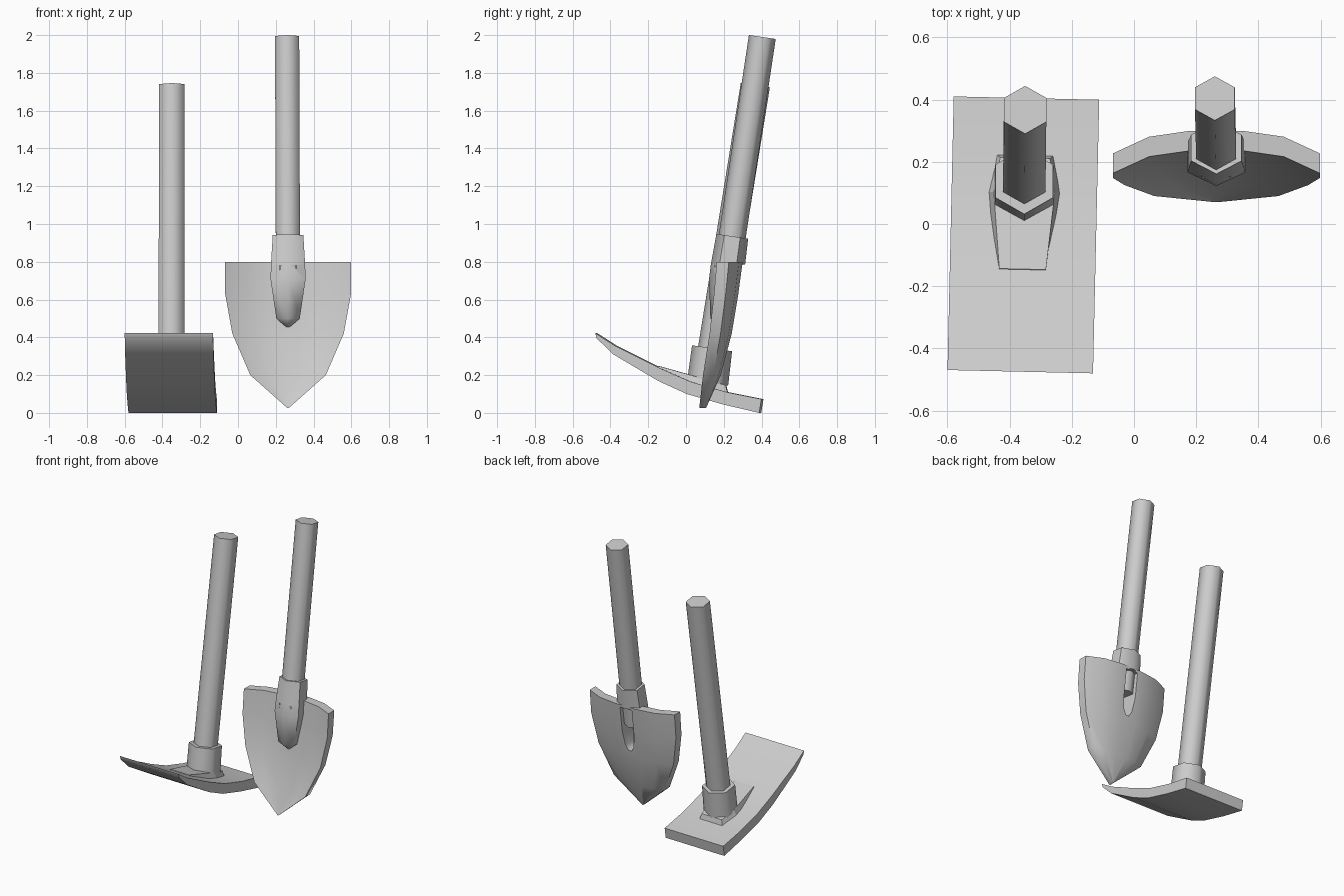
import bpy, bmesh, math
from mathutils import Vector, Matrix

if "Cube" in bpy.data.objects:
    bpy.data.objects.remove(bpy.data.objects["Cube"])


def loft(name, rings, turn=None):
    """Closed solid through rings of equal point count."""
    bm = bmesh.new()
    rows = [[bm.verts.new(p) for p in ring] for ring in rings]
    n = len(rows[0])
    for a, b in zip(rows, rows[1:]):
        for i in range(n):
            j = (i + 1) % n
            bm.faces.new((a[i], a[j], b[j], b[i]))
    bm.faces.new(rows[0])
    bm.faces.new(rows[-1])
    if turn:
        bm.transform(turn)
    bmesh.ops.recalc_face_normals(bm, faces=bm.faces)
    me = bpy.data.meshes.new(name)
    bm.to_mesh(me)
    bm.free()
    ob = bpy.data.objects.new(name, me)
    bpy.context.collection.objects.link(ob)
    return ob


def hexagon(cx, cy, z, half_w, ry, slope=0.15, y_max=9.0):
    """Six-sided section with points at front and back, tilted with the handle."""
    ring = []
    for i in range(6):
        a = math.radians(90 + 60 * i)
        x = cx + half_w * math.cos(a) / math.cos(math.radians(30))
        y = cy + ry * math.sin(a)
        ring.append((x, min(y, y_max), z - slope * (y - cy)))
    return ring


def activate(ob):
    bpy.ops.object.select_all(action='DESELECT')
    ob.select_set(True)
    bpy.context.view_layer.objects.active = ob


# Shovel blade: dished, tapering to a point
cx = 0.265
cols = (-1, -0.65, -0.25, 0.25, 0.65, 1)
rows = [  # z, half width, edge y, dish depth, thickness
    (0.80, 0.333, 0.163, 0.074, 0.064),
    (0.63, 0.333, 0.148, 0.068, 0.062),
    (0.42, 0.295, 0.125, 0.060, 0.058),
    (0.20, 0.200, 0.090, 0.040, 0.055),
    (0.025, 0.003, 0.070, 0.000, 0.036),
]
rings = []
for z, w, y, dish, t in rows:
    front = [Vector((cx + w * c, y + dish * (1 - abs(c) ** 3), z)) for c in cols]
    rings.append(front + [p + Vector((0, t, 0)) for p in reversed(front)])
shovel_blade = loft("shovel_blade", rings)

# Shovel socket: full collar above the blade, front half below
shovel_socket = loft("shovel_socket", [
    hexagon(cx, 0.245, 0.935, 0.081, 0.084),
    hexagon(cx, 0.223, 0.79, 0.090, 0.090, 0.05),
    hexagon(cx, 0.222, 0.785, 0.090, 0.090, 0.05, 0.26),
    hexagon(cx, 0.210, 0.71, 0.093, 0.088, 0, 0.25),
    hexagon(cx, 0.195, 0.50, 0.062, 0.066, 0, 0.22),
    hexagon(cx, 0.195, 0.455, 0.010, 0.012, 0),
])

# Open slot in the back of the blade and socket
slot = loft("slot_cutter", [
    [(cx - w, y, z), (cx + w, y, z), (cx + w, 0.4, z), (cx - w, 0.4, z)]
    for z, w, y in ((0.78, 0.046, 0.15), (0.60, 0.046, 0.15),
                    (0.50, 0.032, 0.165), (0.465, 0.012, 0.19))])
slot.hide_render = True
for ob in (shovel_blade, shovel_socket):
    mod = ob.modifiers.new("slot", 'BOOLEAN')
    mod.operation = 'DIFFERENCE'
    mod.solver = 'EXACT'
    mod.object = slot
    activate(ob)
    bpy.ops.object.modifier_apply(modifier=mod.name)
bpy.data.objects.remove(slot)

# Handles
shovel_handle = loft("shovel_handle", [
    hexagon(0.265, 0.202, 0.65, 0.064, 0.071),
    hexagon(0.260, 0.404, 1.99, 0.064, 0.071)])
hx = -0.35
hoe_handle = loft("hoe_handle", [
    hexagon(hx - 0.003, 0.112, 0.16, 0.068, 0.077),
    hexagon(hx, 0.367, 1.735, 0.068, 0.077)])

# Hoe blade: curved plate along y, turned slightly
top = [(-0.475, 0.422), (-0.37, 0.355), (-0.13, 0.235),
       (0.03, 0.165), (0.22, 0.11), (0.405, 0.073)]
bottom = [(-0.468, 0.395), (-0.38, 0.31), (-0.14, 0.168),
          (0.01, 0.10), (0.20, 0.045), (0.393, 0.0)]
turn = (Matrix.Translation((-0.355, 0, 0)) @ Matrix.Rotation(math.radians(-1.3), 4, 'Z'))
w = 0.234
hoe_blade = loft("hoe_blade", [
    [(-w, ty, tz), (w, ty, tz), (w, by, bz), (-w, by, bz)]
    for (ty, tz), (by, bz) in zip(top, bottom)], turn)


def blade_z(y):
    for (y0, z0), (y1, z1) in zip(top, top[1:]):
        if y <= y1:
            return z0 + (z1 - z0) * (y - y0) / (y1 - y0)
    return top[-1][1]


# Raised pad under the hoe collar, merging with the blade at its front
pad = []  # x, y, inset x, inset y, lift
for x, y, ix, iy, h in ((0.075, -0.152, 0.075, -0.145, 0.006), (0.122, 0.10, 0.098, 0.10, 0.035),
                        (0.095, 0.225, 0.080, 0.212, 0.034)):
    pad.append((x, y, ix, iy, h))
base = [(x, y, blade_z(y) - 0.02) for x, y, *_ in pad]
raised = [(ix, iy, blade_z(iy) + h) for *_, ix, iy, h in pad]
mirror = lambda ring: ring + [(-x, y, z) for x, y, z in reversed(ring)]
hoe_pad = loft("hoe_pad", [mirror(base), mirror(raised)], turn)

# Hoe collar
hoe_collar = loft("hoe_collar", [
    hexagon(hx - 0.003, 0.115, 0.16, 0.096, 0.108),
    hexagon(hx - 0.003, 0.138, 0.342, 0.093, 0.106)])

# Soft hexagonal sides, crisp rims
for ob in (shovel_blade, shovel_socket, shovel_handle, hoe_handle,
           hoe_blade, hoe_collar):
    activate(ob)
    bpy.ops.object.shade_smooth_by_angle(angle=math.radians(62))
